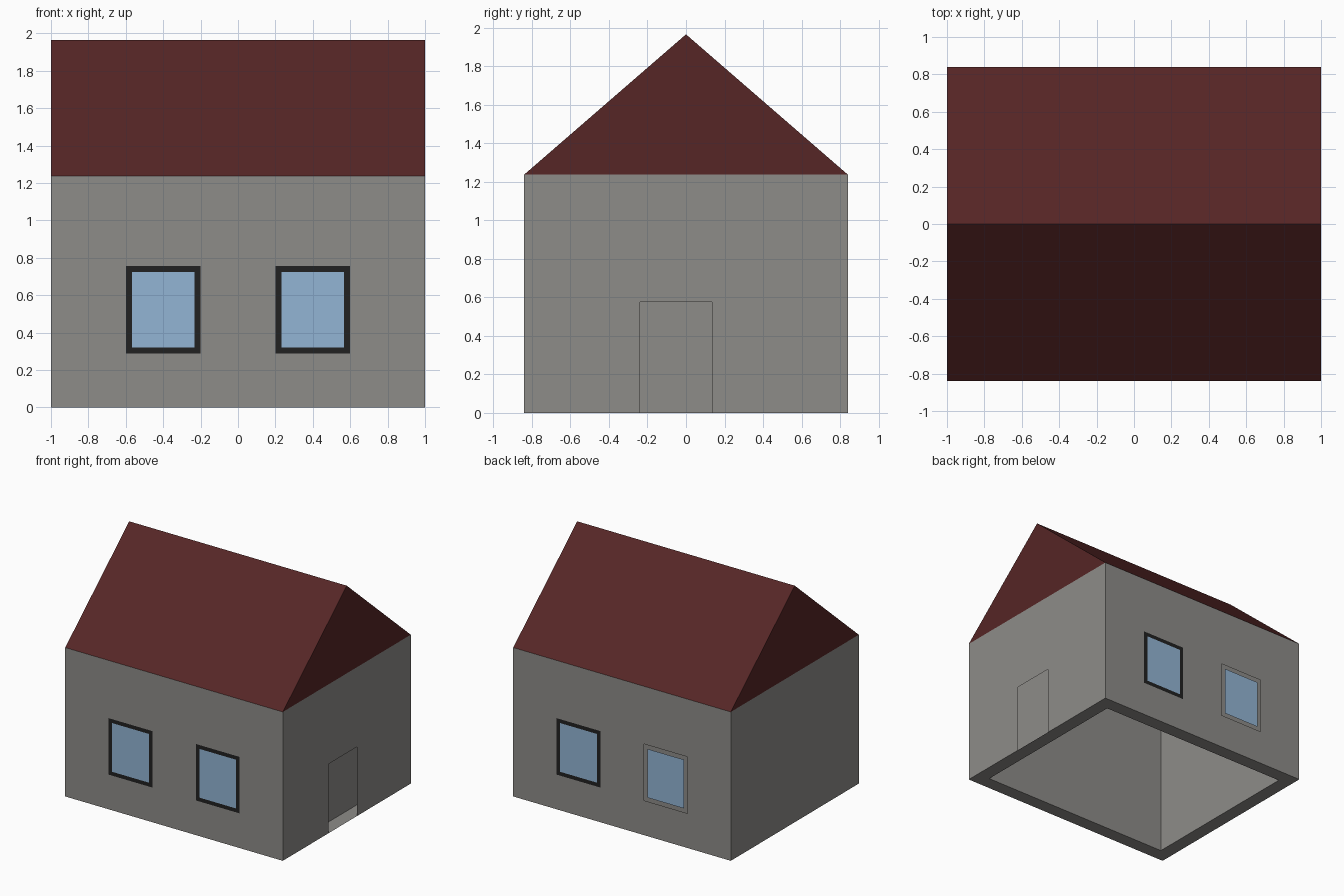
import bpy

cube = bpy.data.objects.get("Cube")
if cube:
    bpy.data.objects.remove(cube, do_unlink=True)

HX, HY = 1.0, 0.84          # half width and half depth
EAVES, RIDGE = 1.237, 1.965
WALL_T, CEILING = 0.115, 1.2


def material(name, rgb):
    m = bpy.data.materials.new(name)
    m.use_nodes = True
    m.diffuse_color = (*rgb, 1)
    m.node_tree.nodes["Principled BSDF"].inputs["Base Color"].default_value = (*rgb, 1)
    return m


plaster = material("grey_plaster", (0.27, 0.262, 0.25))
black = material("black_frame", (0.015, 0.015, 0.015))
blue = material("blue_glass", (0.29, 0.46, 0.66))
maroon = material("maroon_roof", (0.093, 0.019, 0.019))


def make(name, verts, faces, mat):
    mesh = bpy.data.meshes.new(name)
    mesh.from_pydata(verts, [], faces)
    mesh.materials.append(mat)
    mesh.update()
    obj = bpy.data.objects.new(name, mesh)
    bpy.context.collection.objects.link(obj)
    return obj


# Each side maps (u to the right seen from outside, v up) onto its wall plane
SIDES = {
    "front": lambda u, v: (u, -HY, v),
    "right": lambda u, v: (HX, u, v),
    "back": lambda u, v: (-u, HY, v),
    "left": lambda u, v: (-HX, -u, v),
}


def panel(name, side, rect, holes, mat):
    """Flat rectangle on a wall plane, gridded so the holes can be left out."""
    us = sorted({rect[0], rect[1], *(x for h in holes for x in h[:2])})
    vs = sorted({rect[2], rect[3], *(z for h in holes for z in h[2:])})
    verts = [SIDES[side](u, v) for v in vs for u in us]
    n = len(us)
    faces = []
    for j in range(len(vs) - 1):
        for i in range(n - 1):
            u, v = (us[i] + us[i + 1]) / 2, (vs[j] + vs[j + 1]) / 2
            if not any(a < u < b and c < v < d for a, b, c, d in holes):
                k = j * n + i
                faces.append((k, k + 1, k + 1 + n, k + n))
    return make(name, verts, faces, mat)


# Outer walls with window and door openings
windows = [(-0.6, -0.2, 0.288, 0.757), (0.2, 0.6, 0.288, 0.757)]
door = (-0.24, 0.135, 0.0, 0.575)
openings = {"front": windows, "back": windows, "right": [door], "left": []}
for side, holes in openings.items():
    half = HX if side in ("front", "back") else HY
    panel(side + "_wall", side, (-half, half, 0, EAVES), holes, plaster)

# Windows: glass set flush in a frame; one back window has an open gap for its frame
B = 0.032
for side in ("front", "back"):
    for label, w in zip(("a", "b"), windows):
        glass = (w[0] + B, w[1] - B, w[2] + B, w[3] - B)
        panel(f"{side}_window_glass_{label}", side, glass, [], blue)
        if (side, label) != ("back", "b"):
            panel(f"{side}_window_frame_{label}", side, w, [glass], black)


# Inner shell: bottom rim, inner walls and ceiling
def ring(x, y, z):
    return [(-x, -y, z), (x, -y, z), (x, y, z), (-x, y, z)]


ix, iy = HX - WALL_T, HY - WALL_T
shell = ring(HX, HY, 0) + ring(ix, iy, 0) + ring(ix, iy, CEILING)
faces = []
for base in (0, 4):
    for i in range(4):
        k = (i + 1) % 4
        faces.append((base + i, base + 4 + i, base + 4 + k, base + k))
faces.append((11, 10, 9, 8))
make("inner_shell", shell, faces, plaster)

# Gabled roof
roof = ring(HX, HY, EAVES) + [(-HX, 0, RIDGE), (HX, 0, RIDGE)]
make("roof", roof,
     [(0, 1, 5, 4), (2, 3, 4, 5), (1, 2, 5), (3, 0, 4)], maroon)
